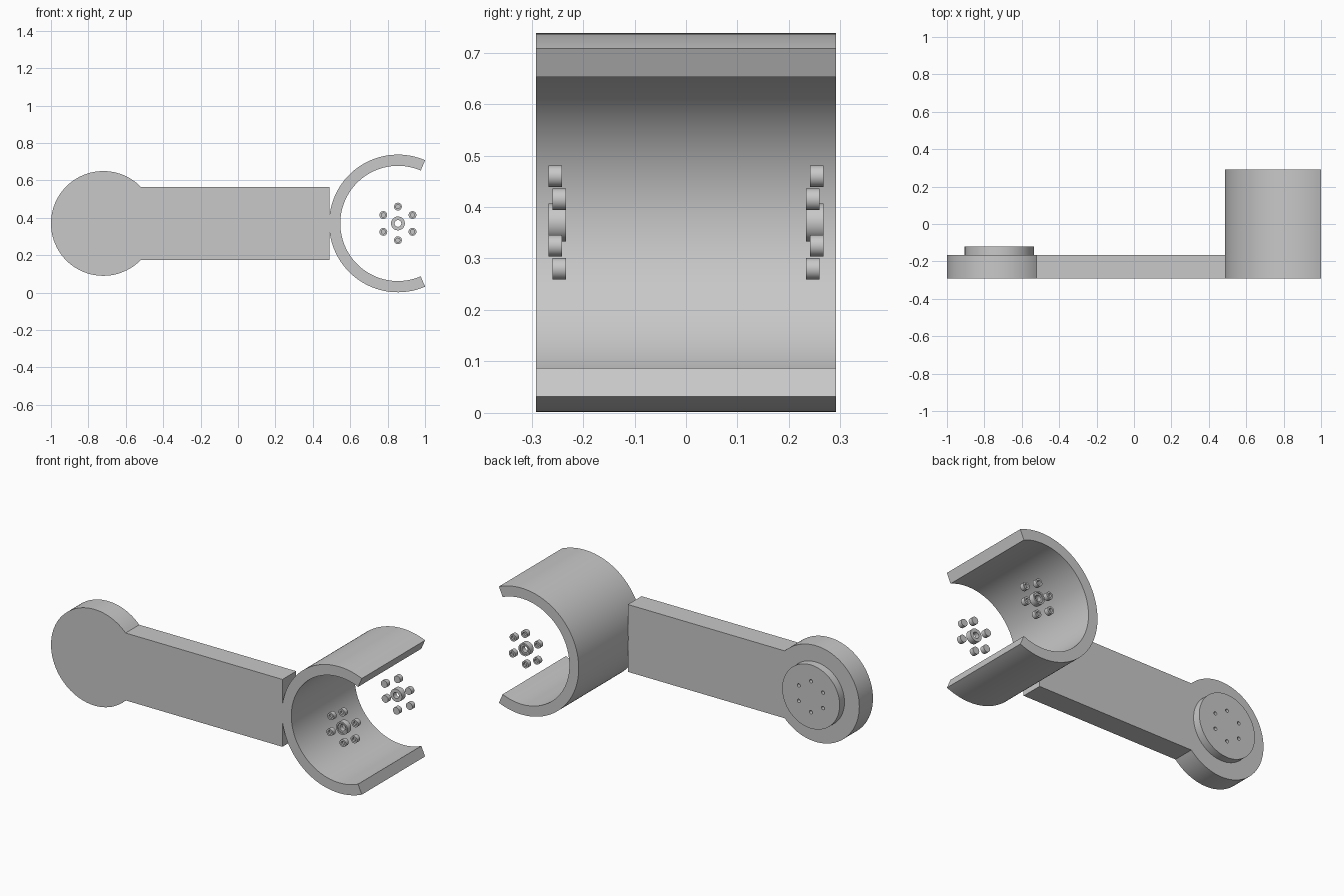
import bpy, bmesh
from math import sin, cos, pi, radians, asin

if "Cube" in bpy.data.objects:
    bpy.data.objects.remove(bpy.data.objects["Cube"])

grey = bpy.data.materials.new("plain grey")
grey.diffuse_color = (0.58, 0.58, 0.58, 1)
grey.use_nodes = True
grey.node_tree.nodes["Principled BSDF"].inputs["Base Color"].default_value = (0.58, 0.58, 0.58, 1)

AXIS_Z = 0.37
DISC_X, CUFF_X = -0.72, 0.855
FRONT, ARM_BACK = -0.291, -0.165


def finish(name, bm):
    bmesh.ops.recalc_face_normals(bm, faces=bm.faces)
    mesh = bpy.data.meshes.new(name)
    bm.to_mesh(mesh)
    bm.free()
    mesh.materials.append(grey)
    obj = bpy.data.objects.new(name, mesh)
    bpy.context.collection.objects.link(obj)
    return obj


def smooth(obj):
    bpy.ops.object.select_all(action='DESELECT')
    obj.select_set(True)
    bpy.context.view_layer.objects.active = obj
    bpy.ops.object.shade_smooth_by_angle(angle=radians(30))
    return obj


def arc(x, radius, start, end, steps):
    angles = [start + (end - start) * i / steps for i in range(steps + 1)]
    return [(x + radius * cos(a), AXIS_Z + radius * sin(a)) for a in angles]


def extrude(name, outline, y0, y1):
    """Closed x-z outline pushed along y."""
    bm = bmesh.new()
    face = bm.faces.new([bm.verts.new((x, y0, z)) for x, z in outline])
    new = bmesh.ops.extrude_face_region(bm, geom=[face])["geom"]
    moved = [v for v in new if isinstance(v, bmesh.types.BMVert)]
    bmesh.ops.translate(bm, verts=moved, vec=(0, y1 - y0, 0))
    return finish(name, bm)


def lathe(name, profile, x, z, steps):
    """Closed (radius, y) profile turned about a y axis."""
    bm = bmesh.new()
    rings = []
    for i in range(steps):
        a = 2 * pi * i / steps
        rings.append([bm.verts.new((x + r * cos(a), y, z + r * sin(a))) for r, y in profile])
    for i in range(steps):
        a, b = rings[i], rings[(i + 1) % steps]
        for j in range(len(profile)):
            k = (j + 1) % len(profile)
            bm.faces.new((a[j], a[k], b[k], b[j]))
    bmesh.ops.remove_doubles(bm, verts=bm.verts, dist=1e-6)
    return smooth(finish(name, bm))


def bolt_circle(x, radius=0.09):
    return [(x + radius * cos(a), AXIS_Z + radius * sin(a))
            for a in (pi / 2 + i * pi / 3 for i in range(6))]


# Flat arm with a round end
half = 0.196
bend = asin(half / 0.28)
outline = arc(DISC_X, 0.28, bend, 2 * pi - bend, 72)
outline += [(0.49, AXIS_Z - half), (0.49, AXIS_Z + half)]
smooth(extrude("arm", outline, FRONT, ARM_BACK))

# Raised boss on the back of the round end, with six drilled holes
boss = extrude("boss", arc(DISC_X, 0.185, 0, 2 * pi, 72)[:-1], ARM_BACK, -0.12)
for x, z in bolt_circle(DISC_X):
    cutter = extrude("drill", [(x + 0.01 * cos(i * pi / 8), z + 0.01 * sin(i * pi / 8))
                               for i in range(16)], -0.155, -0.1)
    cutter.hide_render = True
    mod = boss.modifiers.new("drill", 'BOOLEAN')
    mod.object = cutter
    mod.solver = 'EXACT'
    bpy.context.view_layer.objects.active = boss
    bpy.ops.object.modifier_apply(modifier=mod.name)
    bpy.data.objects.remove(cutter)
smooth(boss)

# Open cuff
gap = radians(66.7)
shell = arc(CUFF_X, 0.368, gap, 2 * pi - gap, 80)
shell += arc(CUFF_X, 0.308, 2 * pi - gap, gap, 80)
smooth(extrude("cuff", shell, FRONT, -FRONT))

# Bushing and staggered bolts near each mouth of the cuff
for side, label in ((-1, "front"), (1, "back")):
    bushing = [(0.018, 0.233), (0.037, 0.233), (0.037, 0.267), (0.028, 0.267),
               (0.028, 0.260), (0.018, 0.260)]
    lathe(label + "_bushing", [(r, side * y) for r, y in bushing], CUFF_X, AXIS_Z, 32)
    for i, (x, z) in enumerate(bolt_circle(CUFF_X)):
        outer = 0.267 if i % 2 == 0 else 0.259
        bolt = [(0, outer - 0.026), (0.021, outer - 0.026), (0.021, outer),
                (0.011, outer), (0.011, outer - 0.012), (0, outer - 0.012)]
        bm_profile = [(r, side * y) for r, y in bolt]
        lathe(f"{label}_bolt_{i + 1}", bm_profile, x, z, 24)
